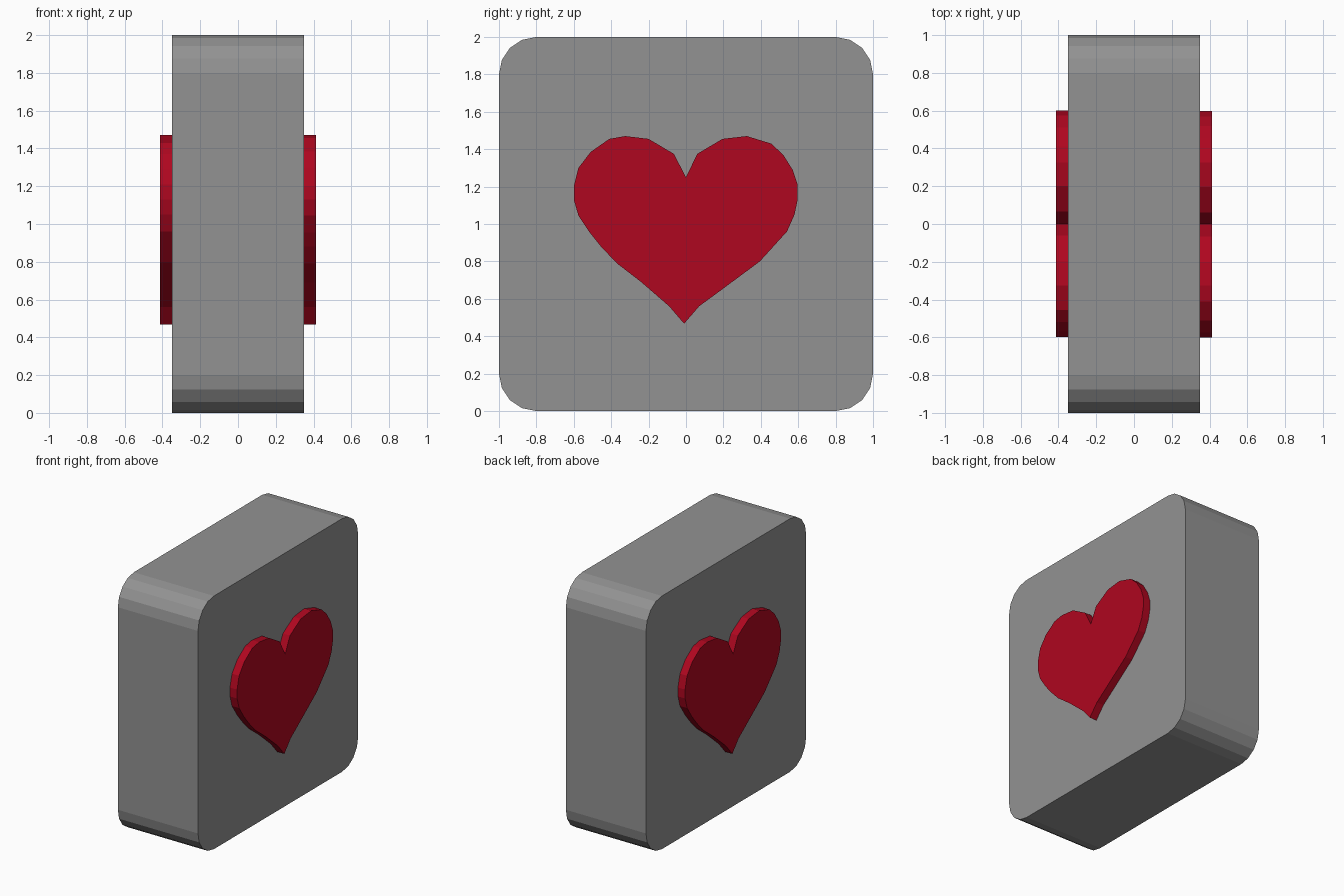
import bpy, bmesh
from math import sin, cos, pi

if "Cube" in bpy.data.objects:
    bpy.data.objects.remove(bpy.data.objects["Cube"])


def material(name, color):
    mat = bpy.data.materials.new(name)
    mat.diffuse_color = color
    mat.use_nodes = True
    mat.node_tree.nodes["Principled BSDF"].inputs["Base Color"].default_value = mat.diffuse_color
    return mat


red = material("red", (0.43, 0.002, 0.014, 1))
grey = material("dark_grey", (0.29, 0.29, 0.29, 1))


def prism(name, profile, x0, x1, mat):
    """Extrude a (y, z) outline along x from x0 to x1."""
    bm = bmesh.new()
    face = bm.faces.new([bm.verts.new((x0, y, z)) for y, z in profile])
    new = bmesh.ops.extrude_face_region(bm, geom=[face])["geom"]
    for v in new:
        if isinstance(v, bmesh.types.BMVert):
            v.co.x = x1
    bmesh.ops.recalc_face_normals(bm, faces=bm.faces[:])
    mesh = bpy.data.meshes.new(name)
    bm.to_mesh(mesh)
    bm.free()
    mesh.materials.append(mat)
    obj = bpy.data.objects.new(name, mesh)
    bpy.context.collection.objects.link(obj)


# Rounded square block
r, seg = 0.2, 4
corners = [(0.8, 1.8), (-0.8, 1.8), (-0.8, 0.2), (0.8, 0.2)]
outline = [(cy + r * cos(q * pi / 2 + i * pi / 2 / seg),
            cz + r * sin(q * pi / 2 + i * pi / 2 / seg))
           for q, (cy, cz) in enumerate(corners) for i in range(seg + 1)]
prism("block", outline, -0.35, 0.35, grey)

# Raised hearts, the second one turned half around
heart = [(0, 1.25), (0.06, 1.375), (0.195, 1.455), (0.325, 1.47), (0.455, 1.43),
         (0.52, 1.37), (0.57, 1.29), (0.597, 1.21), (0.597, 1.13), (0.58, 1.05),
         (0.54, 0.96), (0.395, 0.80), (0.175, 0.637), (0.07, 0.56), (-0.01, 0.467),
         (-0.09, 0.56), (-0.24, 0.69), (-0.37, 0.79), (-0.455, 0.88),
         (-0.515, 0.955), (-0.575, 1.045), (-0.6, 1.13), (-0.6, 1.20),
         (-0.575, 1.30), (-0.51, 1.385), (-0.41, 1.455), (-0.325, 1.47),
         (-0.2, 1.455), (-0.065, 1.375)]
for name, s in (("right_heart", 1), ("left_heart", -1)):
    prism(name, [(s * y, z) for y, z in heart], s * 0.34, s * 0.412, red)
